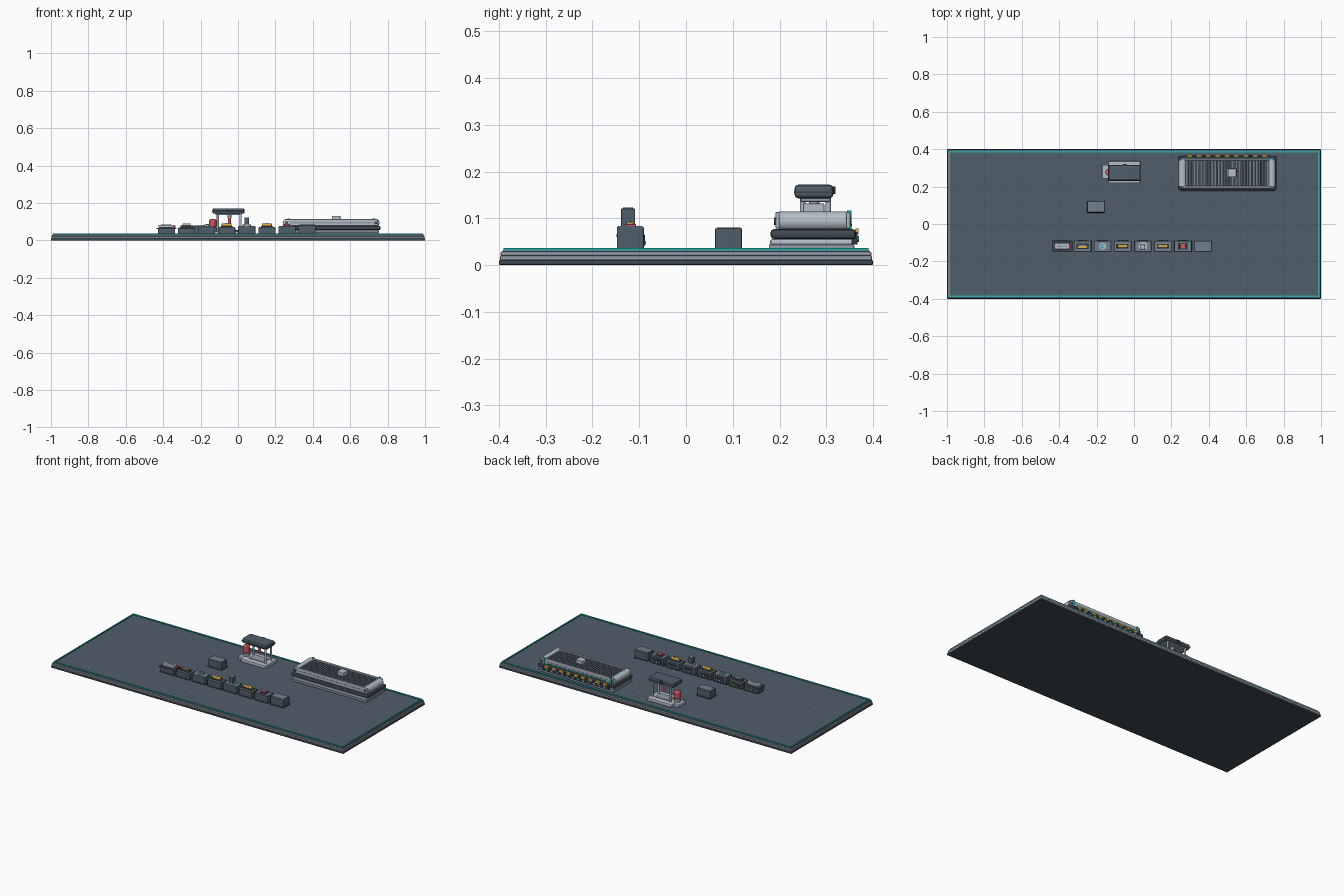
import bpy, bmesh, math
from mathutils import Matrix, Vector


def mat(name, rgb):
    m = bpy.data.materials.new(name)
    m.diffuse_color = (*rgb, 1)
    return m


SLATE = mat("slate", (0.078, 0.112, 0.145))
GRAPHITE = mat("graphite", (0.05, 0.069, 0.088))
DARK = mat("charcoal", (0.03, 0.039, 0.049))
MID = mat("mid grey", (0.17, 0.215, 0.28))
STEEL = mat("steel", (0.29, 0.335, 0.39))
LIGHT = mat("light metal", (0.46, 0.515, 0.58))
TEAL = mat("teal", (0.025, 0.42, 0.42))
YELLOW = mat("amber", (0.75, 0.42, 0.04))
RED = mat("red", (0.65, 0.09, 0.13))


def finish(name, bm, material, bevel=0.0, smooth=False):
    me = bpy.data.meshes.new(name)
    bm.to_mesh(me)
    bm.free()
    me.materials.append(material)
    ob = bpy.data.objects.new(name, me)
    bpy.context.collection.objects.link(ob)
    if bevel:
        mod = ob.modifiers.new("bevel", 'BEVEL')
        mod.width, mod.segments = bevel, 2
    if smooth:
        bpy.ops.object.select_all(action='DESELECT')
        ob.select_set(True)
        bpy.context.view_layer.objects.active = ob
        bpy.ops.object.shade_smooth_by_angle(angle=math.radians(40))
    return ob


def add_box(bm, x, y, z):
    """Add a box from (min, max) ranges."""
    c = Vector([(r[0] + r[1]) / 2 for r in (x, y, z)])
    s = [r[1] - r[0] for r in (x, y, z)]
    bmesh.ops.create_cube(bm, size=1, matrix=Matrix.Translation(c) @ Matrix.Diagonal((*s, 1)))


def box(name, x, y, z, material, bevel=0.0):
    bm = bmesh.new()
    add_box(bm, x, y, z)
    return finish(name, bm, material, bevel)


def cyl(name, centre, r, length, material, axis='Z', bevel=0.0):
    rot = {'Z': Matrix(), 'Y': Matrix.Rotation(math.pi / 2, 4, 'X'),
           'X': Matrix.Rotation(math.pi / 2, 4, 'Y')}[axis]
    bm = bmesh.new()
    bmesh.ops.create_cone(bm, cap_ends=True, segments=20, radius1=r, radius2=r, depth=length,
                          matrix=Matrix.Translation(centre) @ rot)
    return finish(name, bm, material, bevel, True)


# Floor slab: stepped layers with a bright inlay around the rim
box("floor_foot", (-1, 1), (-0.4, 0.4), (0, 0.011), GRAPHITE, 0.003)
box("floor_body", (-0.998, 0.998), (-0.398, 0.398), (0.010, 0.020), STEEL, 0.003)
box("floor_upper_body", (-0.997, 0.997), (-0.397, 0.397), (0.019, 0.029), STEEL, 0.004)
box("floor_deck", (-0.993, 0.993), (-0.393, 0.393), (0.026, 0.0315), SLATE, 0.001)
bm = bmesh.new()
for s in (-1, 1):
    y, x = sorted((s * 0.383, s * 0.39)), sorted((s * 0.983, s * 0.99))
    add_box(bm, (-0.99, 0.99), y, (0.031, 0.037))
    add_box(bm, x, (-0.383, 0.383), (0.031, 0.037))
finish("floor_rim_inlay", bm, TEAL)

# Small studs over the deck
bm = bmesh.new()
for i in range(-14, 15):
    for j in range(-5, 6):
        bmesh.ops.create_circle(bm, cap_ends=True, segments=6, radius=0.0022,
                                matrix=Matrix.Translation((i * 0.066, j * 0.066, 0.0322)))
finish("deck_studs", bm, STEEL)


# Machine blocks in a row, plus one standing apart
def block(name, x, y, top):
    box(name + "_body", (x - 0.046, x + 0.046), (y - 0.029, y + 0.029), (0.031, top - 0.002), SLATE, 0.003)
    box(name + "_lid", (x - 0.043, x + 0.043), (y - 0.026, y + 0.026), (top - 0.004, top), MID, 0.001)
    box(name + "_plinth", (x - 0.047, x + 0.047), (y - 0.031, y + 0.031), (0.031, 0.037), GRAPHITE, 0.001)


ROW = [-0.383 + 0.1075 * i for i in range(8)]
TOPS = [0.064, 0.068, 0.077, 0.072, 0.077, 0.072, 0.077, 0.084]
Y = -0.119
for i, (x, top) in enumerate(zip(ROW, TOPS)):
    block(f"station_{i + 1}", x, Y, top)
    if i < 7:
        # back access panel with small coloured buttons
        box(f"station_{i + 1}_back_panel", (x - 0.03, x + 0.03), (Y + 0.028, Y + 0.031), (0.042, top - 0.012), DARK)
        for k, m in ((-1, TEAL), (0, LIGHT), (1, YELLOW)):
            cyl(f"station_{i + 1}_back_button", (x + k * 0.018, Y + 0.031, 0.048), 0.004, 0.005, m, 'Y')
block("store_box", -0.203, 0.091, 0.081)

x = ROW[0]
box("press_tray", (x - 0.054, x + 0.054), (Y - 0.03, Y + 0.03), (0.06, 0.067), GRAPHITE, 0.002)
box("press_plate", (x - 0.042, x + 0.04), (Y - 0.017, Y + 0.017), (0.067, 0.083), LIGHT, 0.004)
box("press_slot", (x - 0.03, x + 0.028), (Y - 0.004, Y + 0.004), (0.082, 0.085), STEEL)
box("press_stop", (x + 0.04, x + 0.049), (Y - 0.01, Y + 0.008), (0.067, 0.079), RED)

x = ROW[1]
box("furnace_tray", (x - 0.033, x + 0.033), (Y - 0.014, Y + 0.014), (0.067, 0.079), GRAPHITE, 0.002)
box("furnace_bar", (x - 0.022, x + 0.022), (Y - 0.002, Y + 0.007), (0.078, 0.09), LIGHT, 0.002)
box("furnace_glow", (x - 0.024, x + 0.024), (Y - 0.009, Y - 0.002), (0.078, 0.083), YELLOW)

x = ROW[2]
cyl("dial_ring", (x, Y, 0.08), 0.018, 0.006, LIGHT)
cyl("dial_core", (x, Y, 0.082), 0.012, 0.008, TEAL)
box("dial_pointer", (x - 0.003, x + 0.015), (Y - 0.003, Y + 0.003), (0.083, 0.088), LIGHT)

for i in (3, 5):
    x = ROW[i]
    box("loader_tray", (x - 0.032, x + 0.032), (Y - 0.013, Y + 0.013), (0.071, 0.076), GRAPHITE, 0.001)
    cyl("loader_roll", (x, Y, 0.083), 0.009, 0.054, YELLOW, 'X', 0.002)
    box("loader_strap", (x - 0.008, x + 0.008), (Y - 0.008, Y + 0.008), (0.076, 0.094), LIGHT, 0.001)

x = ROW[4]
cyl("tower_collar", (x, Y, 0.08), 0.023, 0.008, LIGHT)
box("tower_mast", (x - 0.013, x + 0.013), (Y - 0.02, Y + 0.01), (0.076, 0.121), SLATE, 0.002)
cyl("tower_cap", (x, Y - 0.005, 0.121), 0.011, 0.005, LIGHT)

x = ROW[6]
box("alarm_pad", (x - 0.023, x + 0.023), (Y - 0.017, Y + 0.017), (0.076, 0.08), GRAPHITE, 0.001)
box("alarm_button", (x - 0.015, x + 0.015), (Y - 0.012, Y + 0.012), (0.08, 0.088), RED, 0.002)

# Gantry: light plate, posts and a dark bevelled head
box("gantry_base", (-0.137, 0.034), (0.219, 0.336), (0.031, 0.05), LIGHT, 0.004)
box("gantry_side_step", (-0.17, -0.137), (0.243, 0.315), (0.031, 0.048), LIGHT, 0.003)
box("gantry_bed", (-0.1, 0.0), (0.25, 0.305), (0.05, 0.055), STEEL, 0.002)
for px, py in ((0.014, 0.25), (0.014, 0.304), (-0.108, 0.304)):
    cyl("gantry_post", (px, py, 0.096), 0.006, 0.1, LIGHT)
box("gantry_crossbar", (-0.12, 0.022), (0.245, 0.309), (0.135, 0.145), STEEL, 0.003)
box("gantry_head", (-0.137, 0.035), (0.232, 0.315), (0.143, 0.172), SLATE, 0.008)
box("gantry_head_band", (-0.138, 0.036), (0.231, 0.316), (0.154, 0.159), GRAPHITE, 0.001)
box("gantry_head_knob", (-0.06, -0.04), (0.313, 0.32), (0.152, 0.168), DARK, 0.001)
cyl("gantry_red_tank", (-0.135, 0.277, 0.091), 0.019, 0.046, RED, bevel=0.006)
cyl("gantry_tank_cap", (-0.135, 0.277, 0.059), 0.019, 0.022, STEEL)
cyl("gantry_tool", (-0.045, 0.274, 0.129), 0.011, 0.02, STEEL)
cyl("gantry_tool_tip", (-0.045, 0.274, 0.106), 0.008, 0.03, RED)

# Conveyor: stepped base, end rollers, slatted belt and side rails
CX = 0.498
box("conveyor_foot", (0.245, 0.755), (0.177, 0.36), (0.031, 0.044), STEEL, 0.003)
box("conveyor_foot_step", (0.247, 0.753), (0.18, 0.357), (0.042, 0.056), LIGHT, 0.005)
box("conveyor_chassis", (0.236, 0.762), (0.181, 0.364), (0.056, 0.077), GRAPHITE, 0.007)
box("conveyor_bed", (0.262, 0.736), (0.2, 0.342), (0.075, 0.1), GRAPHITE)
for s in (-1, 1):
    cyl("conveyor_roller", (CX + s * 0.238, 0.271, 0.094), 0.021, 0.145, LIGHT, 'Y', 0.002)
    cyl("conveyor_axle", (CX + s * 0.238, 0.271, 0.094), 0.008, 0.165, GRAPHITE, 'Y')
for y0, y1 in ((0.191, 0.202), (0.341, 0.352)):
    box("conveyor_rail", (0.25, 0.748), (y0, y1), (0.078, 0.114), LIGHT, 0.004)
    box("conveyor_rail_groove", (0.275, 0.722), (y0 - 0.001, y1 + 0.001), (0.09, 0.099), STEEL)
bm = bmesh.new()
for i in range(29):
    sx = 0.28 + i * 0.0156
    add_box(bm, (sx - 0.005, sx + 0.005), (0.203, 0.34), (0.098, 0.109))
finish("conveyor_slats", bm, MID, 0.001)
box("conveyor_parcel", (0.503, 0.547), (0.25, 0.296), (0.109, 0.132), LIGHT, 0.003)

# Conveyor back: control strip with coloured buttons and warning marks
box("conveyor_control_strip", (0.27, 0.73), (0.355, 0.367), (0.044, 0.071), DARK, 0.002)
for i in range(12):
    bx = 0.3 + i * 0.036
    cyl("conveyor_button", (bx, 0.367, 0.056), 0.006, 0.005, TEAL if i % 2 else LIGHT, 'Y')
bm = bmesh.new()
for i in range(9):
    bx = 0.285 + i * 0.05
    add_box(bm, (bx, bx + 0.025), (0.362, 0.3685), (0.066, 0.0785))
finish("conveyor_warning_marks", bm, YELLOW)
box("conveyor_light_bar", (0.3, 0.7), (0.351, 0.355), (0.083, 0.088), TEAL)
for px in (0.27, 0.726):
    box("conveyor_sensor", (px - 0.006, px + 0.006), (0.344, 0.354), (0.075, 0.117), TEAL)
